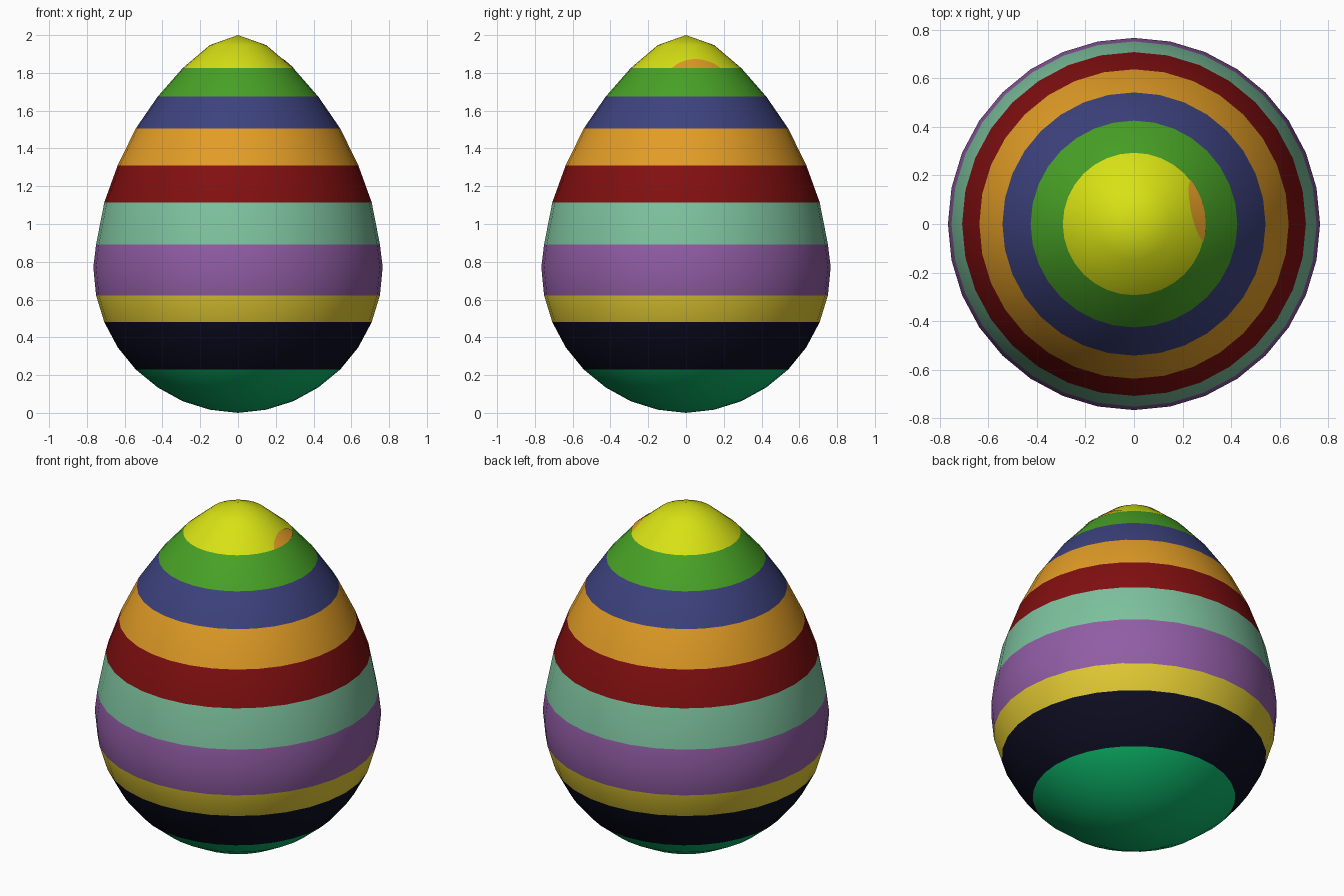
import bpy, bmesh, math

if "Cube" in bpy.data.objects:
    bpy.data.objects.remove(bpy.data.objects["Cube"])

SEGS, RINGS, R = 32, 16, 0.766
# ring heights, tip to base (ring radii follow a sphere)
HEIGHTS = [2.0, 1.947, 1.825, 1.674, 1.505, 1.311, 1.115, 0.892, 0.771,
           0.622, 0.48, 0.347, 0.23, 0.135, 0.062, 0.017, 0.0]
# name, sRGB colour, number of rings covered, tip to base
BANDS = [("yellow", (216, 226, 20), 2), ("green", (72, 162, 38), 1),
         ("blue", (61, 66, 126), 1), ("orange", (226, 157, 38), 1),
         ("dark_red", (130, 15, 16), 1), ("mint", (125, 194, 158), 1),
         ("purple", (145, 93, 165), 2), ("gold", (224, 200, 50), 1),
         ("navy", (13, 13, 34), 2), ("emerald", (13, 182, 106), 4)]


def linear(c):
    c /= 255
    return c / 12.92 if c <= 0.04045 else ((c + 0.055) / 1.055) ** 2.4


def material(name, rgb):
    m = bpy.data.materials.new(name)
    m.diffuse_color = (*[linear(c) for c in rgb], 1)
    m.use_nodes = True
    m.node_tree.nodes["Principled BSDF"].inputs["Base Color"].default_value = m.diffuse_color
    return m


def finish(name, bm, mats):
    for f in bm.faces:
        f.smooth = True
    me = bpy.data.meshes.new(name)
    bm.to_mesh(me)
    bm.free()
    for m in mats:
        me.materials.append(m)
    ob = bpy.data.objects.new(name, me)
    bpy.context.collection.objects.link(ob)
    return ob


mats = [material(n, c) for n, c, _ in BANDS]
row_band = [i for i, b in enumerate(BANDS) for _ in range(b[2])]


def radius(k):
    return R * math.sin(math.pi * k / RINGS)


# Egg shell: lathed rings, coloured by row
bm = bmesh.new()
rings = []
for k, z in enumerate(HEIGHTS):
    if k in (0, RINGS):
        rings.append([bm.verts.new((0, 0, z))] * SEGS)
    else:
        rings.append([bm.verts.new((radius(k) * math.cos(2 * math.pi * s / SEGS),
                                    radius(k) * math.sin(2 * math.pi * s / SEGS), z))
                      for s in range(SEGS)])
for k in range(RINGS):
    a, b = rings[k], rings[k + 1]
    for s in range(SEGS):
        t = (s + 1) % SEGS
        quad = list(dict.fromkeys([a[s], b[s], b[t], a[t]]))
        bm.faces.new(quad).material_index = row_band[k]
finish("egg", bm, mats)

# Small orange patch low on the right side of the yellow tip
bm = bmesh.new()
N, prev = 12, None
for i in range(N + 1):
    u = i / N
    ang = math.radians(-14 + 52 * u)
    rise = 0.02 + 0.36 * math.sin(math.pi * u) ** 0.6
    pair = []
    for t in (0, rise):
        r = radius(2) * (1 - t) + radius(1) * t + 0.002
        z = HEIGHTS[2] * (1 - t) + HEIGHTS[1] * t + 0.002
        pair.append(bm.verts.new((r * math.cos(ang), r * math.sin(ang), z)))
    if prev:
        bm.faces.new((prev[0], pair[0], pair[1], prev[1]))
    prev = pair
finish("tip_patch", bm, [mats[3]])
